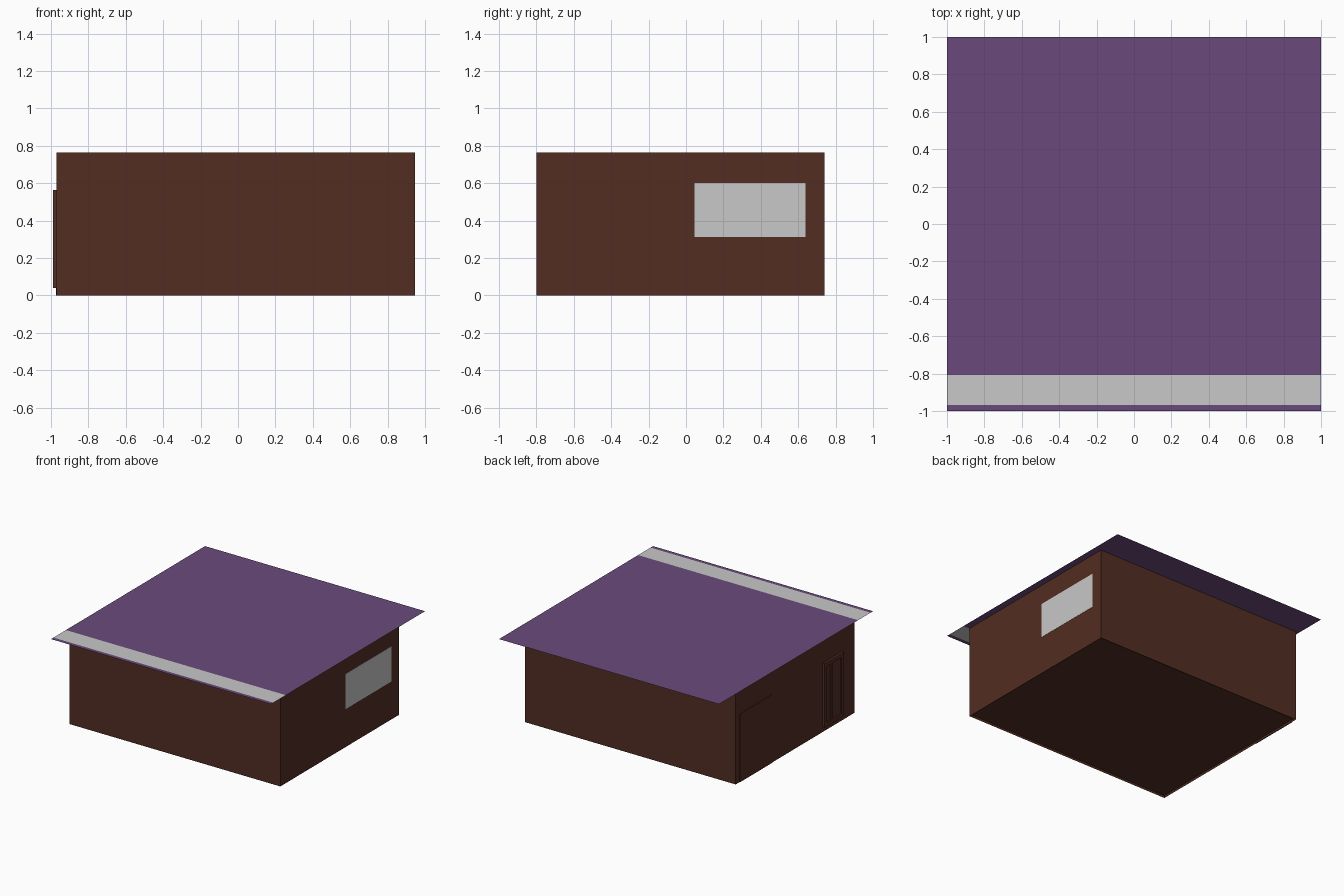
import bpy, bmesh
from mathutils import Vector

if "Cube" in bpy.data.objects:
    bpy.data.objects.remove(bpy.data.objects["Cube"], do_unlink=True)


def material(name, srgb):
    lin = [((c / 255 + 0.055) / 1.055) ** 2.4 for c in srgb] + [1.0]
    m = bpy.data.materials.new(name)
    m.use_nodes = True
    m.diffuse_color = lin
    bsdf = m.node_tree.nodes["Principled BSDF"]
    bsdf.inputs["Base Color"].default_value = lin
    bsdf.inputs["Roughness"].default_value = 0.9
    return m


brown = material("dark brown", (82, 45, 34))
purple = material("purple", (106, 74, 123))
grey = material("light grey", (200, 200, 200))


def finish(name, bm, *mats):
    bmesh.ops.recalc_face_normals(bm, faces=bm.faces)
    mesh = bpy.data.meshes.new(name)
    bm.to_mesh(mesh)
    bm.free()
    for m in mats:
        mesh.materials.append(m)
    ob = bpy.data.objects.new(name, mesh)
    bpy.context.collection.objects.link(ob)
    return ob


def box_mesh(lo, hi):
    lo, hi = Vector(lo), Vector(hi)
    bm = bmesh.new()
    bmesh.ops.create_cube(bm, size=1)
    bmesh.ops.scale(bm, vec=hi - lo, verts=bm.verts)
    bmesh.ops.translate(bm, vec=(lo + hi) / 2, verts=bm.verts)
    return bm


def box(name, lo, hi, mat):
    return finish(name, box_mesh(lo, hi), mat)


X0, X1, Y0, Y1, TOP = -0.97, 0.945, -0.8, 0.74, 0.765

# House body, with the floor slightly recessed between the wall bottoms
bm = box_mesh((X0, Y0, 0), (X1, Y1, TOP))
floor = min(bm.faces, key=lambda f: f.calc_center_median().z)
bmesh.ops.inset_region(bm, faces=[floor], thickness=0.01)
bmesh.ops.translate(bm, vec=(0, 0, 0.015), verts=floor.verts)
finish("walls_and_floor", bm, brown)

# Flat sheet roof, with a light band along the front overhang
bm = bmesh.new()
rows = [[bm.verts.new((x, y, TOP + 0.002)) for x in (-1, 1)]
        for y in (-1, -0.968, -0.806, 1)]
for i, (a, b) in enumerate(zip(rows, rows[1:])):
    face = bm.faces.new((a[0], a[1], b[1], b[0]))
    face.material_index = 1 if i == 1 else 0
finish("roof", bm, purple, grey)

# Window on the right-hand wall
box("window", (X1 - 0.004, 0.045, 0.313), (X1 + 0.002, 0.64, 0.602), grey)

# Wide flush door near the back
box("back_door", (X0 - 0.004, 0.27, 0), (X0 + 0.004, 0.69, 0.56), brown)

# Framed door near the front
DY0, DY1, DZ0, DZ1 = -0.64, -0.39, 0.04, 0.565
box("front_door_panel", (X0 - 0.008, DY0, DZ0), (X0 + 0.004, DY1, DZ1), brown)
for i, y in enumerate((DY0, -0.5, DY1 - 0.03)):
    box(f"front_door_upright_{i}", (X0 - 0.018, y, DZ0), (X0, y + 0.03, DZ1), brown)
for i, z in enumerate((DZ0, DZ1 - 0.03)):
    box(f"front_door_rail_{i}", (X0 - 0.018, DY0, z), (X0, DY1, z + 0.03), brown)
